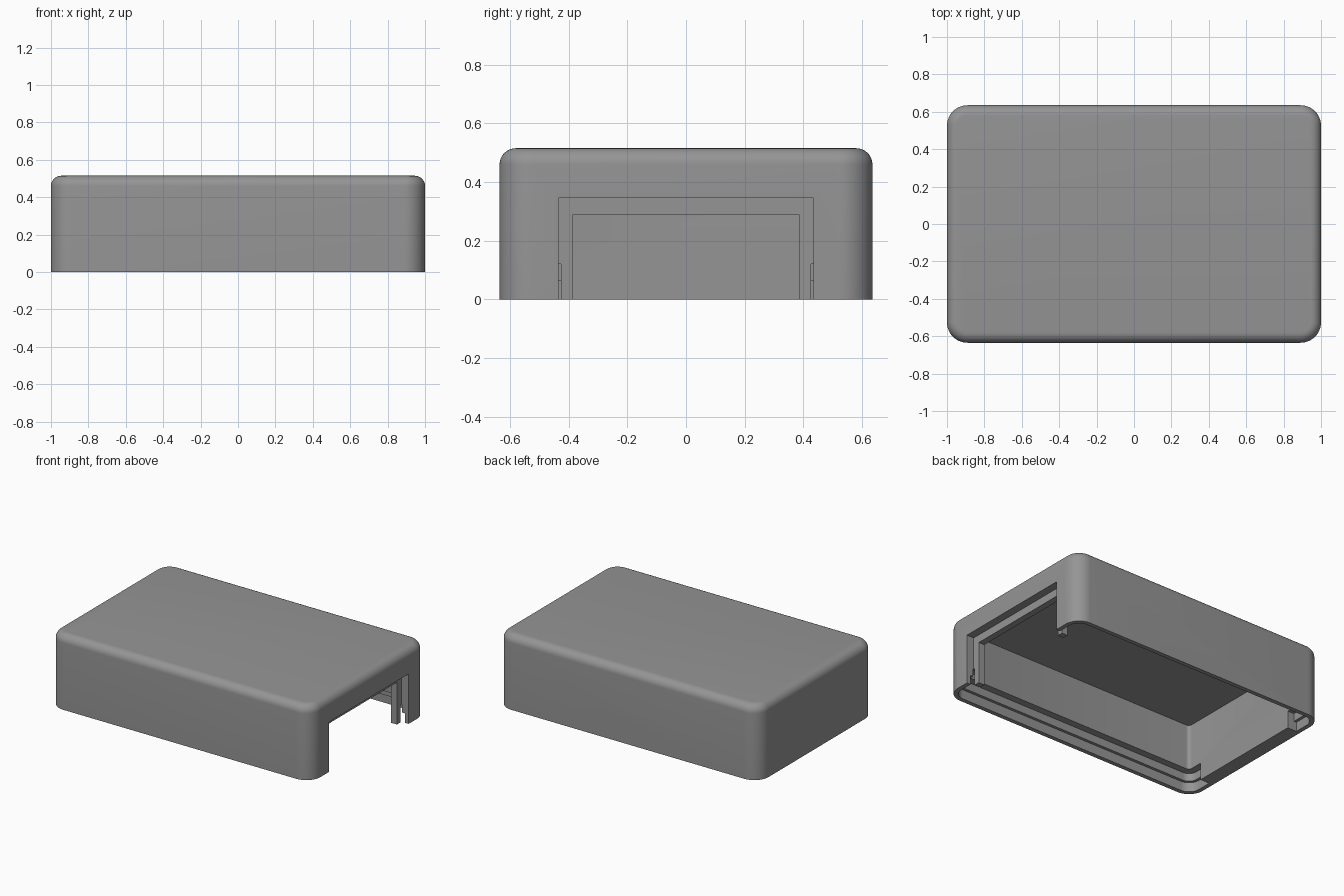
import bpy, bmesh, math

if "Cube" in bpy.data.objects:
    bpy.data.objects.remove(bpy.data.objects["Cube"])

grey = bpy.data.materials.new("plain_grey")
grey.diffuse_color = (0.3, 0.3, 0.3, 1)
grey.use_nodes = True
grey.node_tree.nodes["Principled BSDF"].inputs["Base Color"].default_value = grey.diffuse_color


def finish(name, bm):
    bmesh.ops.recalc_face_normals(bm, faces=bm.faces[:])
    me = bpy.data.meshes.new(name)
    bm.to_mesh(me)
    bm.free()
    me.materials.append(grey)
    ob = bpy.data.objects.new(name, me)
    bpy.context.collection.objects.link(ob)
    return ob


def rounded_prism(name, levels, seg=12):
    """Loft rounded rectangles given as (half_x, half_y, corner_radius, z)."""
    bm = bmesh.new()
    rings = []
    for hx, hy, r, z in levels:
        ring = []
        for k, (sx, sy) in enumerate([(1, 1), (-1, 1), (-1, -1), (1, -1)]):
            for i in range(seg + 1):
                a = math.pi / 2 * (k + i / seg)
                ring.append(bm.verts.new((sx * (hx - r) + r * math.cos(a),
                                          sy * (hy - r) + r * math.sin(a), z)))
        rings.append(ring)
    n = len(rings[0])
    for a, b in zip(rings, rings[1:]):
        for i in range(n):
            j = (i + 1) % n
            bm.faces.new((a[i], a[j], b[j], b[i]))
    bm.faces.new(rings[0])
    bm.faces.new(rings[-1])
    return finish(name, bm)


def box(name, x0, x1, y0, y1, z0, z1):
    bm = bmesh.new()
    bmesh.ops.create_cube(bm, size=1)
    for v in bm.verts:
        v.co = ((x0 + x1) / 2 + v.co.x * (x1 - x0),
                (y0 + y1) / 2 + v.co.y * (y1 - y0),
                (z0 + z1) / 2 + v.co.z * (z1 - z0))
    return finish(name, bm)


def cut(target, cutters):
    """Subtract each cutter, apply the result and drop the cutters."""
    bpy.context.view_layer.objects.active = target
    for c in cutters:
        m = target.modifiers.new("cut", 'BOOLEAN')
        m.operation, m.solver, m.object = 'DIFFERENCE', 'EXACT', c
        bpy.ops.object.modifier_apply(modifier=m.name)
        bpy.data.objects.remove(c, do_unlink=True)


# Outer shell: rounded corners and a filleted top edge
HX, HY, H, R, F = 1.0, 0.635, 0.515, 0.11, 0.055
levels = [(HX, HY, R, 0)]
for i in range(9):
    a = math.pi / 2 * i / 8
    d = F * (1 - math.cos(a))
    levels.append((HX - d, HY - d, R - d, H - F + F * math.sin(a)))
cover = rounded_prism("enclosure_cover", levels)

# Main cavity
cavity = rounded_prism("cavity_cutter", [(0.9, 0.535, 0.025, -0.1), (0.9, 0.535, 0.025, 0.435)], 6)

# Stepped rim recess, interrupted in the middle of both end walls
recesses = []
for hx, hy, r, z in [(0.95, 0.585, 0.06, 0.12), (0.97, 0.605, 0.08, 0.065)]:
    rec = rounded_prism("rim_recess_cutter", [(hx, hy, r, -0.1), (hx, hy, r, z)])
    cut(rec, [box("end_block", min(s * 0.88, s * 1.1), max(s * 0.88, s * 1.1),
                  -0.425, 0.425, -0.2, 0.3) for s in (-1, 1)])
    recesses.append(rec)

# Stepped opening in the right end wall
outer_opening = box("outer_opening_cutter", 0.945, 1.1, -0.435, 0.435, -0.1, 0.345)
inner_opening = box("inner_opening_cutter", 0.8, 1.1, -0.385, 0.385, -0.1, 0.29)

# Shallow arched notch in the back wall
half, rise = 0.44, 0.085
rad = (half ** 2 + rise ** 2) / (2 * rise)
bm = bmesh.new()
bmesh.ops.create_cone(bm, cap_ends=True, segments=192, radius1=rad, radius2=rad, depth=0.4)
for v in bm.verts:
    x, y, z = v.co
    v.co = (x - 0.18, 0.65 + z, y + rise - rad)
notch = finish("notch_cutter", bm)

cut(cover, [cavity] + recesses + [outer_opening, inner_opening, notch])

# Smooth the rounded surfaces, keep hard edges
bpy.ops.object.select_all(action='DESELECT')
cover.select_set(True)
bpy.context.view_layer.objects.active = cover
bpy.ops.object.shade_smooth_by_angle(angle=math.radians(30))
